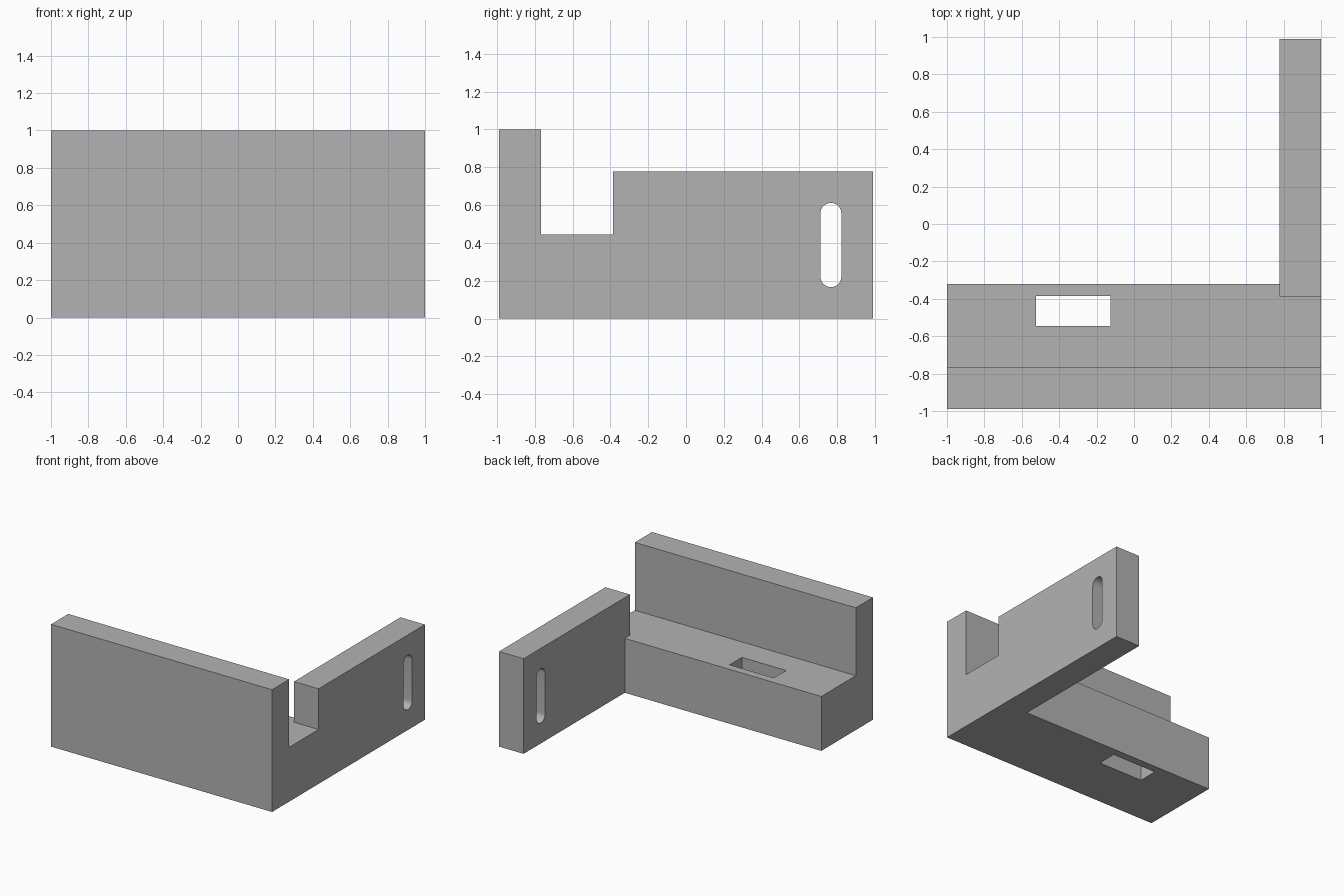
import bpy, bmesh
from math import sin, cos, pi
from mathutils import Vector

cube = bpy.data.objects.get("Cube")
if cube:
    bpy.data.objects.remove(cube, do_unlink=True)

grey = bpy.data.materials.new("plain_grey")
grey.use_nodes = True
grey.diffuse_color = (0.45, 0.45, 0.45, 1)
grey.node_tree.nodes["Principled BSDF"].inputs["Base Color"].default_value = (0.45, 0.45, 0.45, 1)


def extrude_x(name, profile, x0, x1):
    """Extrude a closed (y, z) profile from x0 to x1."""
    bm = bmesh.new()
    face = bm.faces.new([bm.verts.new((x0, y, z)) for y, z in profile])
    moved = bmesh.ops.extrude_face_region(bm, geom=[face])["geom"]
    verts = [v for v in moved if isinstance(v, bmesh.types.BMVert)]
    bmesh.ops.translate(bm, verts=verts, vec=Vector((x1 - x0, 0, 0)))
    bmesh.ops.recalc_face_normals(bm, faces=bm.faces)
    mesh = bpy.data.meshes.new(name)
    bm.to_mesh(mesh)
    bm.free()
    mesh.materials.append(grey)
    obj = bpy.data.objects.new(name, mesh)
    bpy.context.collection.objects.link(obj)
    return obj


def rect(y0, y1, z0, z1):
    return [(y0, z0), (y1, z0), (y1, z1), (y0, z1)]


def combine(target, other, operation):
    """Apply a boolean and discard the second shape."""
    mod = target.modifiers.new(operation, 'BOOLEAN')
    mod.operation, mod.solver, mod.object = operation, 'EXACT', other
    bpy.context.view_layer.objects.active = target
    bpy.ops.object.modifier_apply(modifier=mod.name)
    bpy.data.objects.remove(other, do_unlink=True)


FRONT, BACK = -0.988, 0.988
THICK = 0.222

# Front wall and its ledge: an L profile running the full width
ledge_back, ledge_top, wall_back = -0.32, 0.445, FRONT + THICK
bracket = extrude_x("angle_bracket", [
    (FRONT, 0), (ledge_back, 0), (ledge_back, ledge_top),
    (wall_back, ledge_top), (wall_back, 1), (FRONT, 1)], -1, 1)

# Side arm reaching back from the ledge
arm = extrude_x("side_arm", rect(-0.387, BACK, 0, 0.778), 1 - THICK, 1)
combine(bracket, arm, 'UNION')

# Rectangular window down through the ledge
window = extrude_x("window_cutter", rect(-0.545, -0.385, -0.2, 0.6), -0.525, -0.125)
combine(bracket, window, 'DIFFERENCE')

# Upright round-ended slot through the arm
radius, slot_y, low, high, steps = 0.0555, 0.766, 0.222, 0.556, 16
outline = []
for centre, start in ((high, 0), (low, pi)):
    for i in range(steps + 1):
        a = start + pi * i / steps
        outline.append((slot_y + radius * cos(a), centre + radius * sin(a)))
slot = extrude_x("slot_cutter", outline, 0.6, 1.2)
combine(bracket, slot, 'DIFFERENCE')

# Smooth slot ends, crisp edges elsewhere
bpy.ops.object.select_all(action='DESELECT')
bracket.select_set(True)
bpy.context.view_layer.objects.active = bracket
bpy.ops.object.shade_smooth_by_angle(angle=pi / 6)
